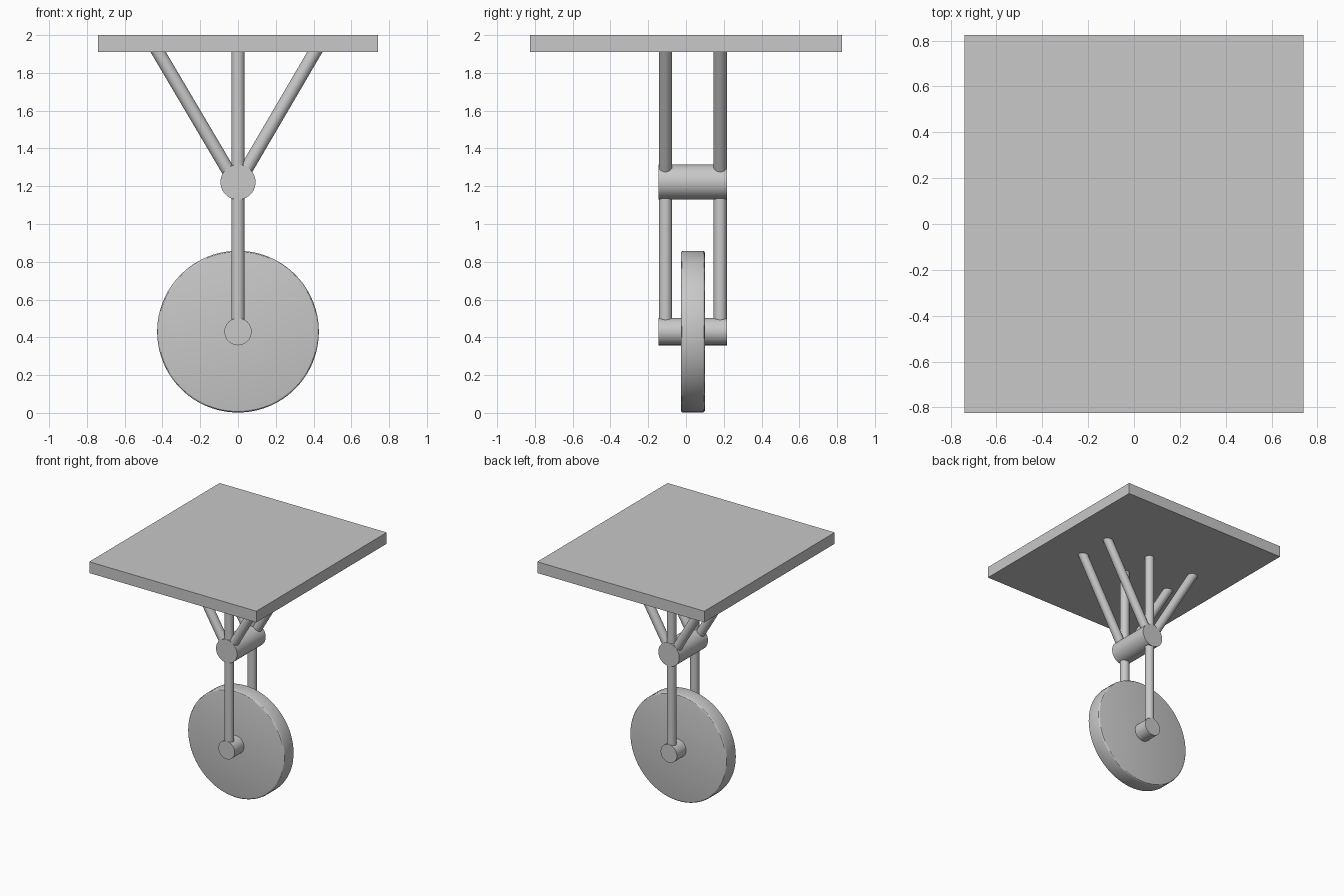
import bpy
from mathutils import Vector

if "Cube" in bpy.data.objects:
    bpy.data.objects.remove(bpy.data.objects["Cube"], do_unlink=True)

grey = bpy.data.materials.new("plain grey")
grey.use_nodes = True
colour = (0.58, 0.58, 0.58, 1)
grey.diffuse_color = colour
grey.node_tree.nodes["Principled BSDF"].inputs["Base Color"].default_value = colour


def rod(name, start, end, radius, sides=48, bevel=0):
    """Smooth capped cylinder between two points."""
    a, b = Vector(start), Vector(end)
    bpy.ops.mesh.primitive_cylinder_add(vertices=sides, radius=radius,
                                        depth=(b - a).length, location=(a + b) / 2)
    ob = bpy.context.object
    ob.name = name
    ob.rotation_euler = (b - a).to_track_quat('Z', 'Y').to_euler()
    ob.data.materials.append(grey)
    if bevel:
        mod = ob.modifiers.new("rounded rim", 'BEVEL')
        mod.width = bevel
        mod.segments = 3
        mod.limit_method = 'ANGLE'
        bpy.ops.object.modifier_apply(modifier=mod.name)
    bpy.ops.object.shade_smooth_by_angle()
    return ob


AXLE_Z, HUB_Z, PLATE_Z = 0.43, 1.222, 1.91
FRONT, BACK = -0.145, 0.218

# Mounting plate
bpy.ops.mesh.primitive_cube_add(size=1, location=(0, 0, (PLATE_Z + 2) / 2))
plate = bpy.context.object
plate.name = "mounting_plate"
plate.scale = (1.48, 1.65, 2 - PLATE_Z)
plate.data.materials.append(grey)

# Wheel, axle and cross hub
rod("wheel", (0, -0.027, AXLE_Z), (0, 0.1, AXLE_Z), 0.428, 96, 0.012)
rod("axle", (0, FRONT, AXLE_Z), (0, BACK, AXLE_Z), 0.072)
rod("cross_hub", (0, FRONT, HUB_Z), (0, BACK, HUB_Z), 0.093)

# Front and back frames: fork leg, upright and two splayed braces
for side, y in (("front", -0.109), ("back", 0.181)):
    rod(side + "_fork_leg", (0, y, AXLE_Z), (0, y, HUB_Z), 0.035)
    rod(side + "_upright", (0, y, HUB_Z), (0, y, PLATE_Z + 0.03), 0.035)
    for label, foot, top in (("right", -0.016, -0.44), ("left", 0.004, 0.424)):
        rod(f"{side}_{label}_brace", (foot, y, HUB_Z), (top, y, PLATE_Z + 0.03), 0.035)
